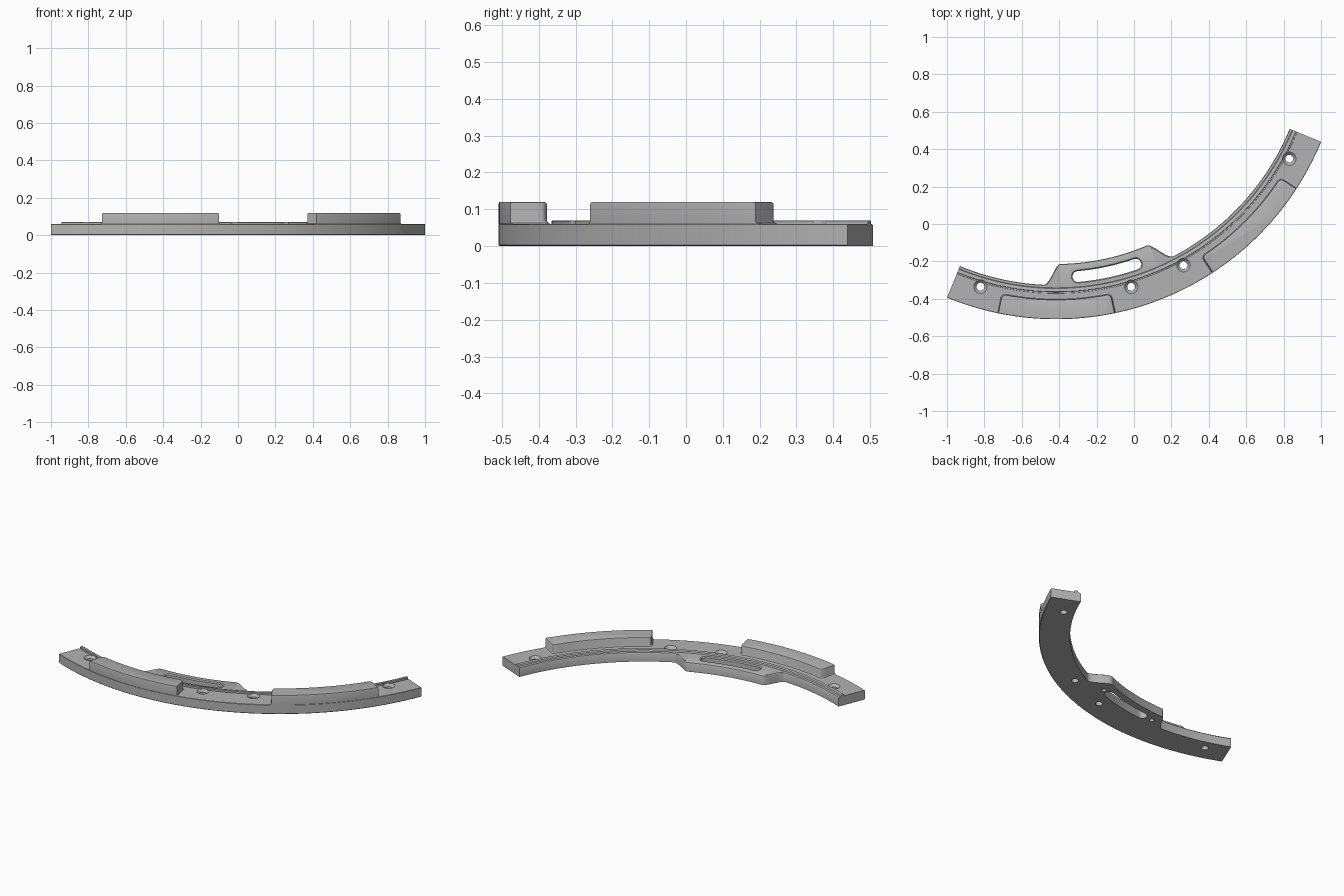
import bpy, bmesh
from math import radians, sin, cos, pi

cube = bpy.data.objects.get("Cube")
if cube:
    bpy.data.objects.remove(cube)

CX, CY = -0.416, 1.023             # centre of the arc
R_OUT, R_IN, R_TAB = 1.532, 1.35, 1.237
A0, A1 = -112.4, -22.4             # angular ends of the rail
H = 0.06                           # rail height

grey = bpy.data.materials.new("plain grey")
grey.use_nodes = True
colour = (0.45, 0.45, 0.45, 1)
grey.diffuse_color = colour
grey.node_tree.nodes["Principled BSDF"].inputs["Base Color"].default_value = colour


def polar(r, deg):
    a = radians(deg)
    return CX + r * cos(a), CY + r * sin(a)


def loft(name, rings):
    """Join equal-length closed rings of points and cap both ends."""
    bm = bmesh.new()
    rows = [[bm.verts.new(p) for p in ring] for ring in rings]
    n = len(rows[0])
    for a, b in zip(rows, rows[1:]):
        for i in range(n):
            j = (i + 1) % n
            bm.faces.new((a[i], a[j], b[j], b[i]))
    bm.faces.new(rows[0])
    bm.faces.new(rows[-1])
    bmesh.ops.recalc_face_normals(bm, faces=bm.faces)
    mesh = bpy.data.meshes.new(name)
    bm.to_mesh(mesh)
    bm.free()
    mesh.materials.append(grey)
    obj = bpy.data.objects.new(name, mesh)
    bpy.context.collection.objects.link(obj)
    return obj


def activate(obj):
    bpy.ops.object.select_all(action='DESELECT')
    obj.select_set(True)
    bpy.context.view_layer.objects.active = obj


def smooth(obj):
    activate(obj)
    bpy.ops.object.shade_smooth_by_angle(angle=radians(30))


def cut(obj, cutter):
    activate(obj)
    mod = obj.modifiers.new("cut", 'BOOLEAN')
    mod.operation, mod.solver, mod.object = 'DIFFERENCE', 'EXACT', cutter
    bpy.ops.object.modifier_apply(modifier=mod.name)
    bpy.data.objects.remove(cutter)


def ease(t):
    t = min(max(t, 0), 1)
    return t * t * (3 - 2 * t)


# Curved rail: one section swept along the arc, widening inward into the tab
def inner_radius(deg):
    tab = ease((deg + 92.8) / 3.8) * ease((-62.3 - deg) / 4.7)
    return R_IN + (R_TAB - R_IN) * tab


def section(deg):
    r = inner_radius(deg)
    profile = [(r, 0), (r, H - 0.009), (r + 0.003, H - 0.003), (r + 0.009, H),
               (1.364, H), (1.368, 0.068), (1.372, 0.07), (1.385, 0.07),
               (1.388, 0.068), (1.388, H - 0.003), (1.393, H - 0.003), (1.394, H),
               (R_OUT - 0.002, H), (R_OUT, H - 0.002), (R_OUT, 0.003), (R_OUT - 0.003, 0)]
    return [(*polar(q, deg), z) for q, z in profile]


STEPS = 240
rail = loft("curved_rail", [section(A0 + (A1 - A0) * i / STEPS) for i in range(STEPS + 1)])


# Countersunk screw holes and small blind holes underneath
def round_cutter(name, r, deg, stack):
    x, y = polar(r, deg)
    turn = [2 * pi * i / 32 for i in range(32)]
    return loft(name, [[(x + q * cos(t), y + q * sin(t), z) for t in turn] for q, z in stack])


for deg in (-106.6, -73.55, -61.3, -28.4):
    cut(rail, round_cutter("screw_hole", 1.417, deg,
                           [(0.021, -0.05), (0.021, 0.045), (0.036, H), (0.036, 0.1)]))
for deg in (-88.2, -68.5):
    cut(rail, round_cutter("blind_hole", 1.31, deg, [(0.014, -0.05), (0.014, 0.03)]))


# Curved slot through the tab, with a chamfered upper edge
def slot_ring(half, z, r=1.309, a=-84.9, b=-71.0, n=24):
    pts = [polar(r + half, a + (b - a) * i / n) for i in range(n + 1)]
    for end, turn in ((b, 0), (a, pi)):
        x, y = polar(r, end)
        for i in range(1, 12):
            t = radians(end) + turn + pi * i / 12
            pts.append((x + half * cos(t), y + half * sin(t)))
        if end == b:
            pts += [polar(r - half, b + (a - b) * i / n) for i in range(n + 1)]
    return [(*p, z) for p in pts]


cut(rail, loft("slot", [slot_ring(*s) for s in
                        ((0.029, -0.05), (0.029, H - 0.006), (0.035, H), (0.037, H + 0.002))]))
smooth(rail)


# Raised outer blocks with rounded inner corners and a filleted foot
def block_ring(a, b, grow, z, trim=0, r=1.427, corner=0.022, n=40):
    r -= grow
    outer = R_OUT - trim
    swing = math_deg(grow / 1.48)
    a, b = a - swing, b + swing
    c = math_deg(corner / r)
    pts = [polar(outer, a + (b - a) * i / n) for i in range(n + 1)]
    arc = [pi / 2 * i / 6 for i in range(7)]
    pts += [polar(r + corner * (1 - sin(t)), b - c * (1 - cos(t))) for t in arc]
    lo, hi = a + c, b - c
    pts += [polar(r, hi + (lo - hi) * i / n) for i in range(1, n)]
    pts += [polar(r + corner * (1 - cos(t)), a + c * (1 - sin(t))) for t in arc]
    return [(*p, z) for p in pts]


def math_deg(rad):
    return rad * 180 / pi


for name, a, b in (("right_raised_block", -101.7, -78.2), ("left_raised_block", -56.9, -33.0)):
    stack = ((0.009, H), (0.003, H + 0.003), (0, H + 0.009), (0, 0.114),
             (-0.002, 0.118, 0.001), (-0.006, 0.12, 0.002))
    smooth(loft(name, [block_ring(a, b, *s) for s in stack]))
